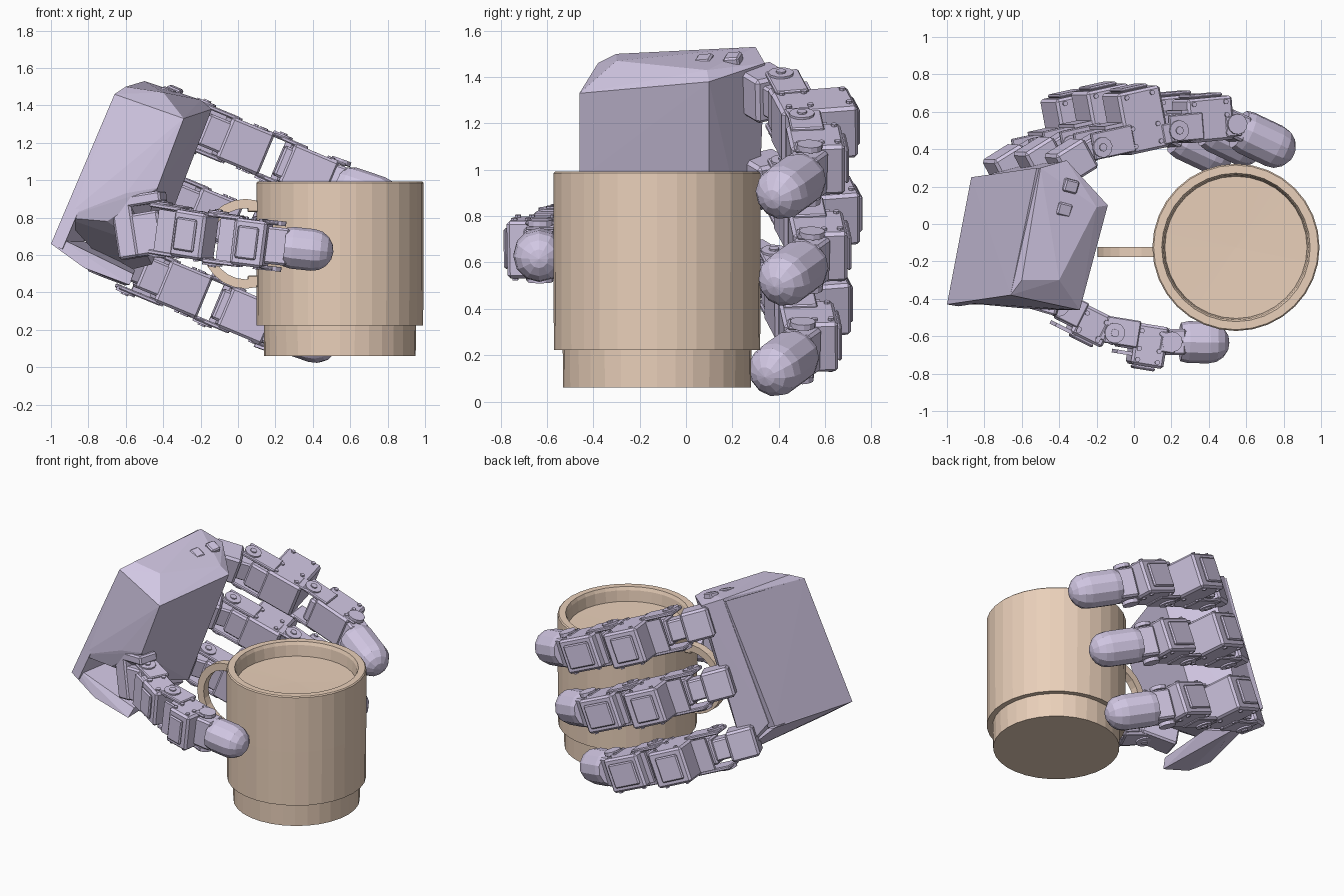
import bpy, bmesh, math
from mathutils import Matrix, Vector as V

if "Cube" in bpy.data.objects:
    bpy.data.objects.remove(bpy.data.objects["Cube"])


def material(name, rgb):
    m = bpy.data.materials.new(name)
    m.diffuse_color = (*rgb, 1)
    m.use_nodes = True
    m.node_tree.nodes["Principled BSDF"].inputs["Base Color"].default_value = m.diffuse_color
    return m


LILAC = material("lilac", (0.64, 0.57, 0.77))
CLAY = material("clay", (0.82, 0.63, 0.49))


def finish(bm, name, mat):
    bmesh.ops.recalc_face_normals(bm, faces=bm.faces)
    me = bpy.data.meshes.new(name)
    bm.to_mesh(me)
    bm.free()
    me.materials.append(mat)
    ob = bpy.data.objects.new(name, me)
    bpy.context.collection.objects.link(ob)
    return ob


def box(bm, M, lo, hi, bevel=0.0):
    lo, hi = V(lo), V(hi)
    c, s = (lo + hi) / 2, V([abs(k) for k in hi - lo])
    vs = bmesh.ops.create_cube(bm, size=1, matrix=M @ Matrix.Translation(c) @ Matrix.Diagonal((*s, 1)))["verts"]
    if bevel:
        es = list({e for v in vs for e in v.link_edges})
        bmesh.ops.bevel(bm, geom=es, offset=bevel, segments=1, affect='EDGES', profile=0.5)


def lathe(bm, M, profile, n):
    # spin (radius, height) points round local z; radius 0 makes a pole
    rings = []
    for r, z in profile:
        if r == 0:
            rings.append([bm.verts.new(M @ V((0, 0, z)))])
        else:
            rings.append([bm.verts.new(M @ V((r * math.cos(2 * math.pi * i / n), r * math.sin(2 * math.pi * i / n), z)))
                          for i in range(n)])
    for a, b in zip(rings, rings[1:]):
        for i in range(n):
            j = (i + 1) % n
            quad = [a[i % len(a)], a[j % len(a)], b[j % len(b)], b[i % len(b)]]
            bm.faces.new(list(dict.fromkeys(quad)))


def disc(bm, M, x, y, r, z0, z1, n=12):
    lathe(bm, M @ Matrix.Translation((x, y, 0)), [(0, z0), (r, z0), (r, z1), (0, z1)], n)


def hull(bm, pts):
    vs = [bm.verts.new(p) for p in pts]
    r = bmesh.ops.convex_hull(bm, input=vs)
    junk = [g for g in r["geom_interior"] + r["geom_unused"] if isinstance(g, bmesh.types.BMVert)]
    if junk:
        bmesh.ops.delete(bm, geom=junk, context='VERTS')


def frame(p0, p1, up):
    x = (p1 - p0).normalized()
    z = (up - x * up.dot(x)).normalized()
    y = z.cross(x)
    return Matrix.Translation(p0) @ Matrix((x, y, z)).transposed().to_4x4(), (p1 - p0).length


# ---- finger segments: local x along the segment, y*s outwards, z across ----
def link(bm, p0, p1, up, s, w=0.12, motor=0.14, m0=.36, m1=.92):
    M, L = frame(p0, p1, up)
    box(bm, M, (0.03, -0.065 * s, -w * .75), (L * .6, 0.07 * s, w * .75), 0.012)     # core
    box(bm, M, (L * m0, -0.075 * s, -w), (L * m1, motor * s, w), 0.014)              # motor housing
    box(bm, M, (L * (m0 + .08), motor * s, -w * .7), (L * (m1 - .12), (motor + .02) * s, w * .7), 0.008)
    box(bm, M, (L * .1, 0.085 * s, -w * .9), (L * .4, 0.105 * s, w * .9))            # back bracket
    for k in (-1, 1):
        box(bm, M, (-0.05, -0.06, k * w * .9), (L * .42, 0.085, k * (w + .012)), 0.006)   # side plates
        box(bm, M, (L * .8, -0.06, k * w * .9), (L + .02, 0.05, k * (w + .005)), 0.006)
        disc(bm, M, 0, 0, 0.055, k * w, k * (w + .022))                              # joint hubs
        disc(bm, M, 0, 0, 0.022, k * (w + .022), k * (w + .03), 8)
        for q in (m0 + .1, m1 - .12):                                                # screws
            for y in (-.035, .06, motor - .03):
                disc(bm, M, L * q, y * s, 0.014, k * w, k * (w + .01), 6)


def fingertip(bm, p0, p1, up, r=0.118):
    M, L = frame(p0, p1, up)
    box(bm, M, (-0.05, -0.07, -0.1), (0.08, 0.07, 0.1), 0.012)                       # mount
    for k in (-1, 1):
        disc(bm, M, 0, 0, 0.055, k * .11, k * .135)
    dome = [(r * math.cos(a), L - r + r * math.sin(a)) for a in (0, .4, .8, 1.2)]
    lathe(bm, M @ Matrix.Rotation(math.pi / 2, 4, 'Y'),
          [(0, .06), (r * .92, .06), (r, .1)] + dome + [(0, L)], 12)


# ---- three fingers, stepped along the palm's width ----
ACROSS = V((0.39, 0.0, 0.92))
path = [V(p) for p in ((-0.38, 0.31, 1.35), (-0.22, 0.41, 1.29), (0.19, 0.50, 1.12), (0.51, 0.53, 0.985), (0.85, 0.37, 0.87))]
for name, off in (("upper_finger", (0, 0, 0)), ("middle_finger", (-0.165, 0.01, -0.375)), ("lower_finger", (-0.33, -0.03, -0.765))):
    k, j0, j1, j2, t = [p + V(off) for p in path]
    bm = bmesh.new()
    M, L = frame(k, j0, ACROSS)
    box(bm, M, (-0.04, -0.09, -0.1), (L * .75, 0.09, 0.1), 0.015)                    # knuckle block
    box(bm, M, (L * .6, -0.06, -0.07), (L + .05, 0.06, 0.07), 0.01)
    link(bm, j0, j1, ACROSS, 1, motor=0.26, m0=.33, m1=.88)
    link(bm, j1, j2, ACROSS, 1, w=0.115, motor=0.16, m0=.2, m1=.95)
    fingertip(bm, j2, t, ACROSS)
    finish(bm, name, LILAC)

# ---- thumb ----
UP = V((0, 0, 1))
b, j0, j1, j2, t = [V(p) for p in ((-0.66, -0.36, 0.70), (-0.42, -0.43, 0.74), (-0.12, -0.58, 0.69), (0.19, -0.63, 0.65), (0.51, -0.635, 0.615))]
bm = bmesh.new()
link(bm, j0, j1, UP, -1, w=0.125, motor=0.1)
link(bm, j1, j2, UP, -1, w=0.125, motor=0.15)
fingertip(bm, j2, t, UP, 0.112)
M, L = frame(b, j0, UP)
box(bm, M, (0.02, -0.06, -0.13), (0.13, 0.1, 0.2), 0.012)                            # elbow bracket
box(bm, M, (0.1, -0.06, 0.14), (0.3, 0.08, 0.2), 0.01)
box(bm, M, (0.1, -0.05, -0.13), (0.27, 0.1, 0.1), 0.012)
finish(bm, "thumb", LILAC)

# ---- palm: tapered casing with a chamfered finger side ----
bm = bmesh.new()
hull(bm, [(-0.93, -0.42, 0.80), (-0.66, -0.38, 1.46), (-0.60, -0.30, 1.50), (-0.50, 0.30, 1.53), (-0.82, 0.25, 0.72),
          (-0.29, -0.46, 1.33), (-0.40, -0.30, 1.47), (-0.14, 0.10, 1.38), (-0.20, 0.09, 1.43), (-0.36, 0.34, 1.46),
          (-0.43, -0.46, 0.96), (-0.60, -0.45, 0.93), (-0.70, -0.42, 0.78), (-0.46, 0.10, 0.55), (-0.66, 0.30, 0.50),
          (-0.52, -0.25, 0.66)])
finish(bm, "palm", LILAC)

# back plate running down past the casing to the wrist corner
bm = bmesh.new()
plate = [V(p) for p in ((-1.0, -0.43, 0.66), (-0.66, -0.38, 1.46), (-0.52, 0.30, 1.52), (-0.87, 0.25, 0.71))]
hull(bm, plate + [p + V((0.06, -0.01, -0.03)) for p in plate])
finish(bm, "back_plate", LILAC)

# lower ledge under the thumb mount
bm = bmesh.new()
hull(bm, [(-1.0, -0.43, 0.66), (-0.97, -0.42, 0.70), (-0.87, 0.25, 0.70), (-0.82, -0.43, 0.53), (-0.58, -0.40, 0.44),
          (-0.56, -0.36, 0.50), (-0.60, 0.25, 0.44), (-0.55, 0.05, 0.52)])
finish(bm, "palm_ledge", LILAC)

# small nubs on the upper edge of the palm
bm = bmesh.new()
M, L = frame(V((-0.43, -0.15, 1.455)), V((-0.30, 0.30, 1.485)), ACROSS)
for x in (0.05, 0.2, 0.33):
    box(bm, M, (x, -0.03, -0.03), (x + .07, 0.05, 0.015), 0.008)
finish(bm, "palm_details", LILAC)

# ---- mug: stepped foot, shallow filled top ----
MUG = Matrix.Translation((0.545, -0.125, 0))
bm = bmesh.new()
lathe(bm, MUG, [(0, .06), (.405, .06), (.407, .225), (.445, .222), (.447, .6), (.447, .985), (.44, .992),
                (.397, .992), (.388, .97), (.38, .895), (0, .89)], 32)
finish(bm, "mug", CLAY)

# mug handle: flat band swept along a C path in the xz plane
bm = bmesh.new()
rings = []
for i in range(15):
    a = math.radians(75 + 210 * i / 14)
    c, s = math.cos(a), math.sin(a)
    rings.append([bm.verts.new((0.04 + rx * c, -0.15 + y, 0.66 + rz * s))
                  for rx, rz, y in ((.235, .24, -.027), (.235, .24, .027), (.185, .19, .027), (.185, .19, -.027))])
for r, q in zip(rings, rings[1:]):
    for i in range(4):
        bm.faces.new((r[i], r[(i + 1) % 4], q[(i + 1) % 4], q[i]))
for r in (rings[0], rings[-1]):
    bm.faces.new(r)
M = Matrix.Translation((0, -0.15, 0))
box(bm, M, (0.05, -.027, .83), (0.13, .027, .89), 0.006)
box(bm, M, (0.05, -.027, .43), (0.13, .027, .49), 0.006)
finish(bm, "mug_handle", CLAY)
